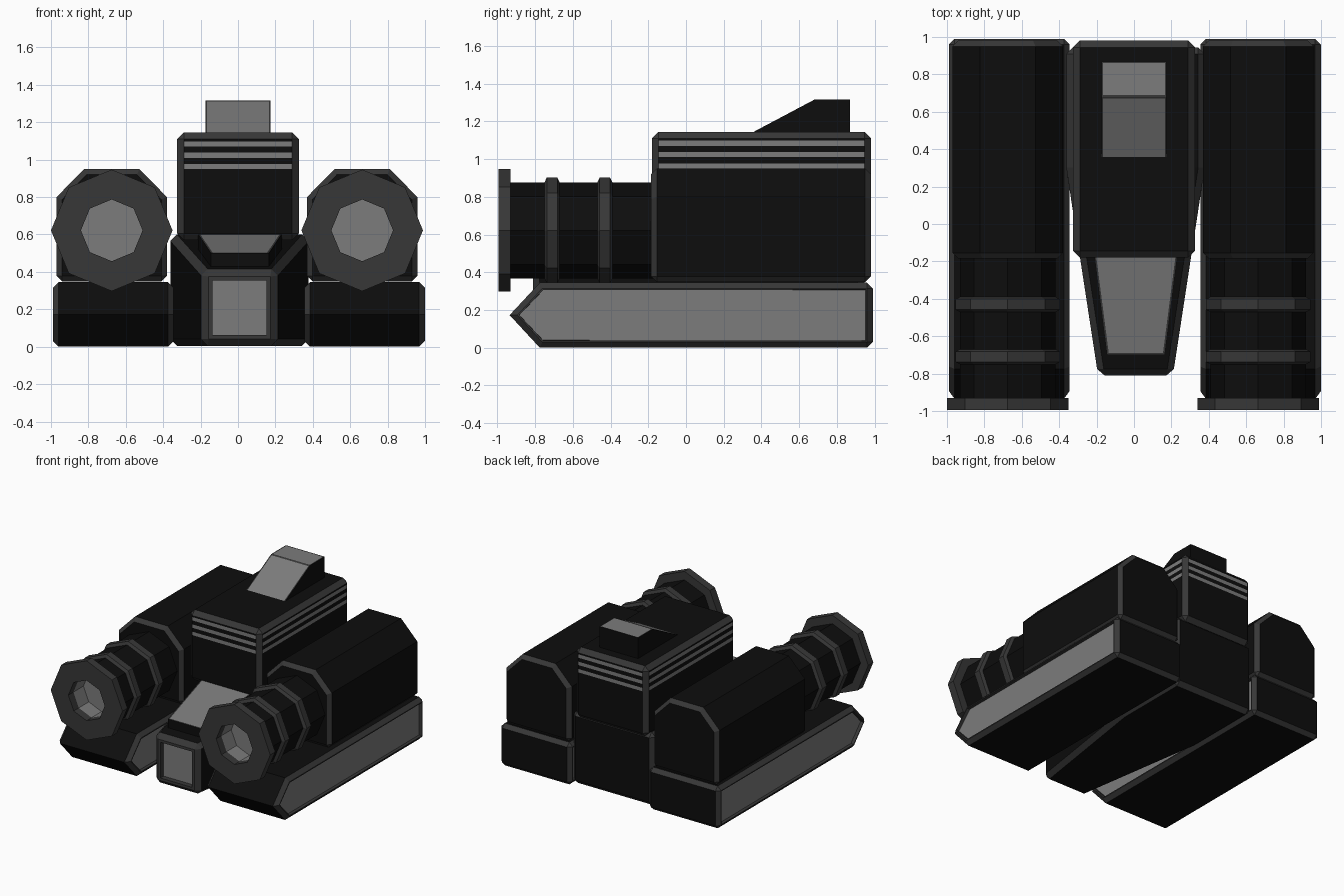
import bpy, bmesh, math
from mathutils import Vector

if "Cube" in bpy.data.objects:
    bpy.data.objects.remove(bpy.data.objects["Cube"], do_unlink=True)

BLACK, TRIM, PANEL = 0, 1, 2


def material(name, value):
    m = bpy.data.materials.new(name)
    m.use_nodes = True
    colour = (value, value, value, 1)
    m.diffuse_color = colour
    m.node_tree.nodes["Principled BSDF"].inputs["Base Color"].default_value = colour
    return m


MATS = [material("black", 0.004), material("dark grey", 0.038), material("light grey", 0.2)]


def loft(rings):
    """Closed solid through rings of equal point count."""
    bm = bmesh.new()
    rows = [[bm.verts.new(p) for p in ring] for ring in rings]
    n = len(rows[0])
    for a, b in zip(rows, rows[1:]):
        for i in range(n):
            j = (i + 1) % n
            bm.faces.new((a[i], a[j], b[j], b[i]))
    bm.faces.new(rows[0])
    bm.faces.new(rows[-1])
    bmesh.ops.recalc_face_normals(bm, faces=bm.faces)
    return bm


def trim_edges(bm, width, keep=lambda e: True):
    """Chamfer the sharp edges and colour the chamfers."""
    bm.normal_update()
    edges = [e for e in bm.edges if e.calc_face_angle(0) > math.radians(60) and keep(e)]
    bmesh.ops.bevel(bm, geom=edges, offset=width, offset_type='OFFSET', segments=1,
                    profile=0.5, affect='EDGES', material=TRIM, clamp_overlap=True)
    bm.normal_update()


def facing(bm, direction):
    """Largest face pointing roughly along a direction."""
    d = Vector(direction).normalized()
    bm.normal_update()
    return max((f for f in bm.faces if f.normal.dot(d) > 0.9), key=lambda f: f.calc_area())


def inset_panel(bm, direction, border, depth=0.0):
    """Framed light panel, optionally recessed."""
    face = facing(bm, direction)
    steps = [(border, 0.0)] + ([(0.001, -depth)] if depth else [])
    for thickness, move in steps:
        ring = bmesh.ops.inset_individual(bm, faces=[face], thickness=thickness, depth=move)
        for f in ring["faces"]:
            f.material_index = TRIM
    face.material_index = PANEL


def finish(bm, name, x=0.0):
    mesh = bpy.data.meshes.new(name)
    bm.to_mesh(mesh)
    bm.free()
    for m in MATS:
        mesh.materials.append(m)
    ob = bpy.data.objects.new(name, mesh)
    ob.location.x = x
    bpy.context.collection.objects.link(ob)


def track(name, x):
    side = [(0.99, 0), (0.99, 0.345), (-0.775, 0.345), (-0.935, 0.173), (-0.775, 0)]
    bm = loft([[(s * 0.322, y, z) for y, z in side] for s in (-1, 1)])
    trim_edges(bm, 0.03, lambda e: min(v.co.x for v in e.verts) * max(v.co.x for v in e.verts) > 0
               or e.verts[0].co.y > 0)
    for s in (-1, 1):
        inset_panel(bm, (s, 0, 0), 0.01, 0.025)
    finish(bm, name, x)


def gun_housing(name, x):
    section = [(-0.295, 0.348), (0.295, 0.348), (0.295, 0.8), (0.148, 0.95),
               (-0.148, 0.95), (-0.295, 0.8)]
    bm = loft([[(px, y, z) for px, z in section] for y in (-0.185, 0.98)])
    trim_edges(bm, 0.03)
    finish(bm, name, x)


def gun_barrel(name, x):
    # Octagonal lathe: (y, radius, colour of the band that follows)
    profile = [(-0.1, 0.255, BLACK)]
    for y in (-0.39, -0.67):
        profile += [(y, 0.255, TRIM), (y - 0.012, 0.28, TRIM),
                    (y - 0.068, 0.28, TRIM), (y - 0.08, 0.255, BLACK)]
    profile += [(-0.93, 0.255, TRIM), (-0.93, 0.325, TRIM), (-0.995, 0.325, TRIM),
                (-0.995, 0.165, TRIM), (-0.93, 0.165, PANEL), (-0.8, 0.165, PANEL)]
    sides = 8
    turns = [math.tau * i / sides for i in range(sides)]
    bm = loft([[(r * math.sin(a), y, 0.622 + r * math.cos(a)) for a in turns]
               for y, r, _ in profile])
    bm.faces.ensure_lookup_table()
    for i, (_, _, colour) in enumerate(profile[:-1]):
        for k in range(sides):
            bm.faces[i * sides + k].material_index = colour
    bm.faces[len(bm.faces) - 1].material_index = PANEL
    finish(bm, name, x)


for label, tx, gx in (("right", -0.667, -0.675), ("left", 0.677, 0.664)):
    track(label + "_track", tx)
    gun_housing(label + "_gun_housing", gx)
    gun_barrel(label + "_gun_barrel", gx)

# Hull: tapered body with sloping hood
hull = loft([[(-w, y, 0.005), (w, y, 0.005), (w, y, top), (-w, y, top)]
             for y, w, top in ((-0.81, 0.2, 0.41), (0.3, 0.37, 0.6), (0.945, 0.37, 0.6))])
trim_edges(hull, 0.035)
inset_panel(hull, (0, -1, 0), 0.03, 0.04)
finish(hull, "hull", 0.008)

# Windscreen raised on the hood
screen = loft([[(-w, y, 0.38), (w, y, 0.38), (w, y, top), (-w, y, top)]
               for y, w, top in ((-0.7, 0.155, 0.5), (-0.15, 0.225, 0.605))])
inset_panel(screen, (0, 0, 1), 0.015)
finish(screen, "windscreen", 0.01)

# Turret with three bands cut into its walls
corners = [(-0.325, -0.18), (0.325, -0.18), (0.325, 0.98), (-0.325, 0.98)]
turret = loft([[(x, y, z) for x, y in corners] for z in (0.57, 1.145)])
trim_edges(turret, 0.035)
bands = [(0.95, 0.978), (1.01, 1.038), (1.07, 1.098)]
for z in [level for band in bands for level in band]:
    bmesh.ops.bisect_plane(turret, geom=turret.verts[:] + turret.edges[:] + turret.faces[:],
                           plane_co=(0, 0, z), plane_no=(0, 0, 1))
turret.normal_update()
for f in turret.faces:
    flat_wall = max(abs(f.normal.x), abs(f.normal.y)) > 0.95
    z = f.calc_center_median().z
    if flat_wall and any(low < z < high for low, high in bands):
        f.material_index = PANEL
finish(turret, "turret")

# Wedge hatch on the turret roof
wedge = [(0.35, 1.14), (0.68, 1.315), (0.87, 1.315), (0.87, 1.14)]
hatch = loft([[(x, y, z) for y, z in wedge] for x in (-0.175, 0.175)])
inset_panel(hatch, (0, 0, 1), 0.013)
inset_panel(hatch, (0, -0.175, 0.33), 0.013)
finish(hatch, "roof_hatch")
